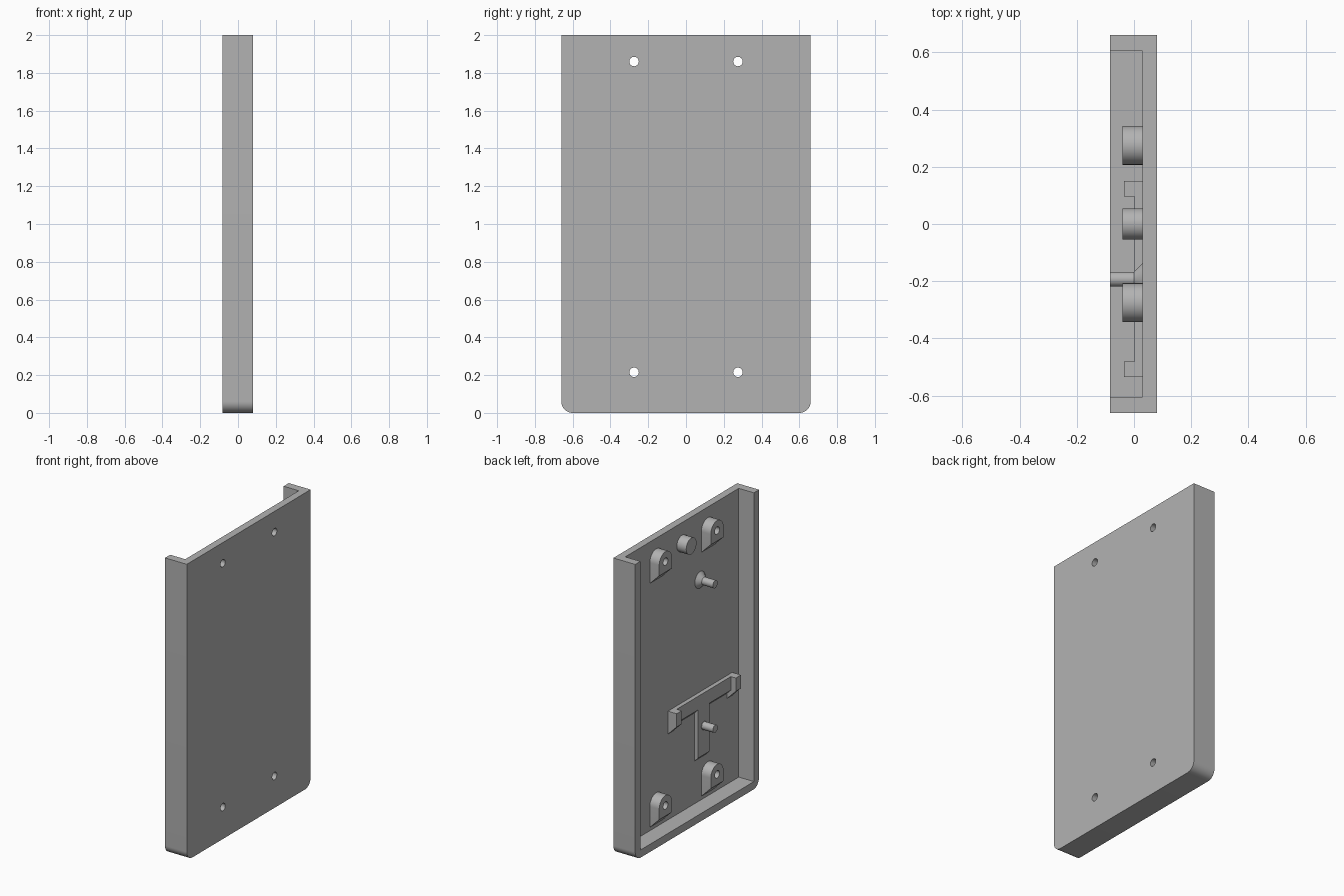
import bpy, bmesh, math

cube = bpy.data.objects.get("Cube")
if cube:
    bpy.data.objects.remove(cube, do_unlink=True)

grey = bpy.data.materials.new("plain grey")
grey.use_nodes = True
colour = (0.45, 0.45, 0.45, 1)
grey.diffuse_color = colour
grey.node_tree.nodes["Principled BSDF"].inputs["Base Color"].default_value = colour

FLOOR = 0.03    # inner face of the panel
RIM = -0.083    # open edge of the walls
BACK = 0.08     # outer face of the panel
PIN_Y = -0.193


def finish(name, bm):
    bmesh.ops.recalc_face_normals(bm, faces=bm.faces)
    mesh = bpy.data.meshes.new(name)
    bm.to_mesh(mesh)
    bm.free()
    mesh.materials.append(grey)
    obj = bpy.data.objects.new(name, mesh)
    bpy.context.collection.objects.link(obj)
    return obj


def arc(y, z, r, start, end, steps=12):
    angles = [math.radians(start + (end - start) * i / steps) for i in range(steps + 1)]
    return [(y + r * math.cos(a), z + r * math.sin(a)) for a in angles]


def rect(y0, y1, z0, z1):
    return [(y0, z0), (y1, z0), (y1, z1), (y0, z1)]


def prism(name, points, x_far, x_near, sloped=False):
    """Extrude a y-z outline along x; a sloped one has a 45 degree underside."""
    bm = bmesh.new()
    low = min(z for y, z in points)
    rise = x_near - x_far if sloped else 0
    near = [bm.verts.new((x_near, y, z)) for y, z in points]
    far = [bm.verts.new((x_far, y, z + (rise if z == low else 0))) for y, z in points]
    bm.faces.new(near)
    bm.faces.new(far)
    for i in range(len(points)):
        j = (i + 1) % len(points)
        bm.faces.new((near[i], near[j], far[j], far[i]))
    return finish(name, bm)


def turned(name, y, z, rings, sides=32):
    """Round part along x from (x, radius) rings."""
    bm = bmesh.new()
    loops = []
    for x, r in rings:
        loops.append([bm.verts.new((x, py, pz))
                      for py, pz in arc(y, z, r, 0, 360, sides)[:-1]])
    for a, b in zip(loops, loops[1:]):
        for i in range(sides):
            j = (i + 1) % sides
            bm.faces.new((a[i], a[j], b[j], b[i]))
    bm.faces.new(loops[0])
    bm.faces.new(loops[-1])
    return finish(name, bm)


def activate(obj):
    bpy.ops.object.select_all(action="DESELECT")
    obj.select_set(True)
    bpy.context.view_layer.objects.active = obj


def cut(obj, cutter):
    mod = obj.modifiers.new("cut", "BOOLEAN")
    mod.operation = "DIFFERENCE"
    mod.solver = "EXACT"
    mod.object = cutter
    activate(obj)
    bpy.ops.object.modifier_apply(modifier=mod.name)


# Tray: rounded lower corners, three walls, open top
r = 0.06
outline = (arc(-0.66 + r, r, r, 180, 270) + arc(0.66 - r, r, r, 270, 360)
           + [(0.66, 2), (-0.66, 2)])
tray = prism("tray", outline, RIM, BACK)
pocket = prism("pocket_cutter", rect(-0.605, 0.605, 0.052, 2.2), -0.2, FLOOR)
cut(tray, pocket)
bpy.data.objects.remove(pocket, do_unlink=True)
parts = [tray]

# Screw bosses with through holes
for level, z in (("lower", 0.215), ("upper", 1.86)):
    for side, y in (("front", -0.275), ("rear", 0.275)):
        w = 0.068
        shape = arc(y, z, w, 0, 180, 20) + [(y - w, z - 0.14), (y + w, z - 0.14)]
        boss = prism(f"{level}_{side}_boss", shape, -0.04, FLOOR, sloped=True)
        drill = turned("drill_cutter", y, z, [(-0.2, 0.025), (0.2, 0.025)])
        cut(boss, drill)
        cut(tray, drill)
        bpy.data.objects.remove(drill, do_unlink=True)
        parts.append(boss)

# Round stud between the upper bosses
parts.append(turned("round_stud", 0, 1.86, [(FLOOR, 0.055), (-0.04, 0.055)]))

# Locating pins with flared feet
for name, z in (("upper_pin", 1.54), ("lower_pin", 0.565)):
    parts.append(turned(name, PIN_Y, z, [(FLOOR, 0.056), (0, 0.026), (RIM, 0.026)]))

# T-shaped bracket: bar, stem and two end blocks
parts.append(prism("bracket_bar", rect(-0.535, 0.15, 0.665, 0.785), 0.002, FLOOR, True))
parts.append(prism("bracket_stem", rect(PIN_Y - 0.06, PIN_Y + 0.06, 0.34, 0.78), 0.002, FLOOR, True))
for name, y in (("front_block", -0.535), ("rear_block", 0.096)):
    parts.append(prism(name, rect(y, y + 0.054, 0.63, 0.785), -0.035, FLOOR, True))

for part in parts:
    activate(part)
    bpy.ops.object.shade_smooth_by_angle(angle=math.radians(30))
